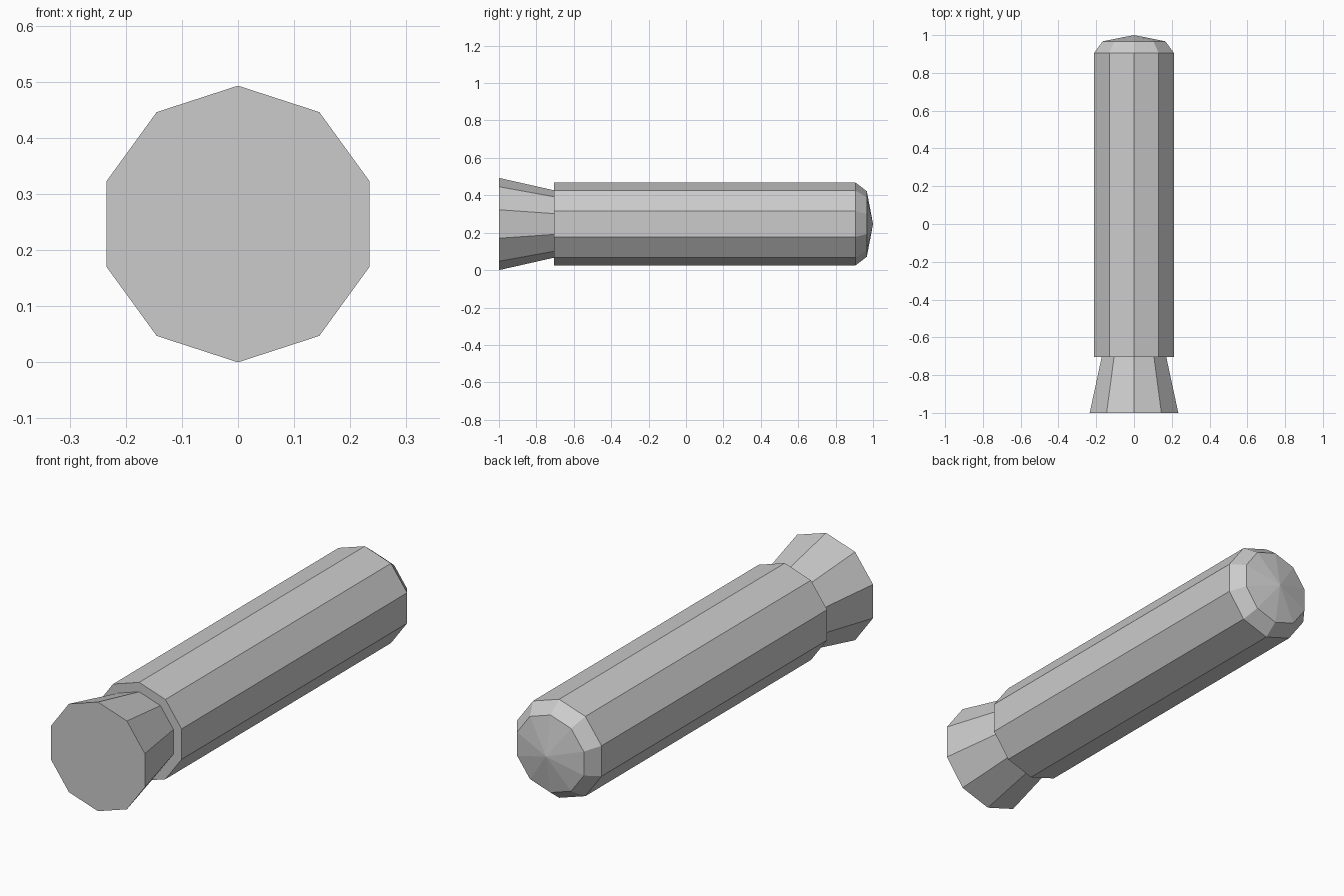
import bpy, bmesh
from math import sin, cos, pi

if "Cube" in bpy.data.objects:
    bpy.data.objects.remove(bpy.data.objects["Cube"])

SIDES = 10
CENTRE_Z = 0.2465


def lathe(name, profile, cap_start=False):
    """Flat-faced solid of revolution along y from (y, radius) pairs."""
    bm = bmesh.new()
    rings = []
    for y, r in profile:
        count = SIDES if r > 0 else 1
        rings.append([bm.verts.new((r * sin(2 * pi * i / SIDES), y,
                                    CENTRE_Z + r * cos(2 * pi * i / SIDES)))
                      for i in range(count)])
    for a, b in zip(rings, rings[1:]):
        for i in range(SIDES):
            j = (i + 1) % SIDES
            if len(b) == 1:
                bm.faces.new((a[i], a[j], b[0]))
            else:
                bm.faces.new((a[i], a[j], b[j], b[i]))
    if cap_start:
        bm.faces.new(rings[0][::-1])
    # Every face should point away from the axis or towards its own end
    bm.normal_update()
    for f in bm.faces:
        c = f.calc_center_median()
        c.z -= CENTRE_Z
        if f.normal.dot(c) < 0:
            f.normal_flip()
    mesh = bpy.data.meshes.new(name)
    bm.to_mesh(mesh)
    bm.free()
    obj = bpy.data.objects.new(name, mesh)
    bpy.context.collection.objects.link(obj)
    return obj


# Main casing: rear shoulder, straight tube, bevelled shallow nose
lathe("casing", [(-0.705, 0.18), (-0.705, 0.2225), (0.905, 0.2225),
                 (0.967, 0.175), (1.0, 0)])

# Flared tail with a flat closed end
lathe("flared_tail", [(-1.0, 0.2465), (-0.705, 0.18)], cap_start=True)
